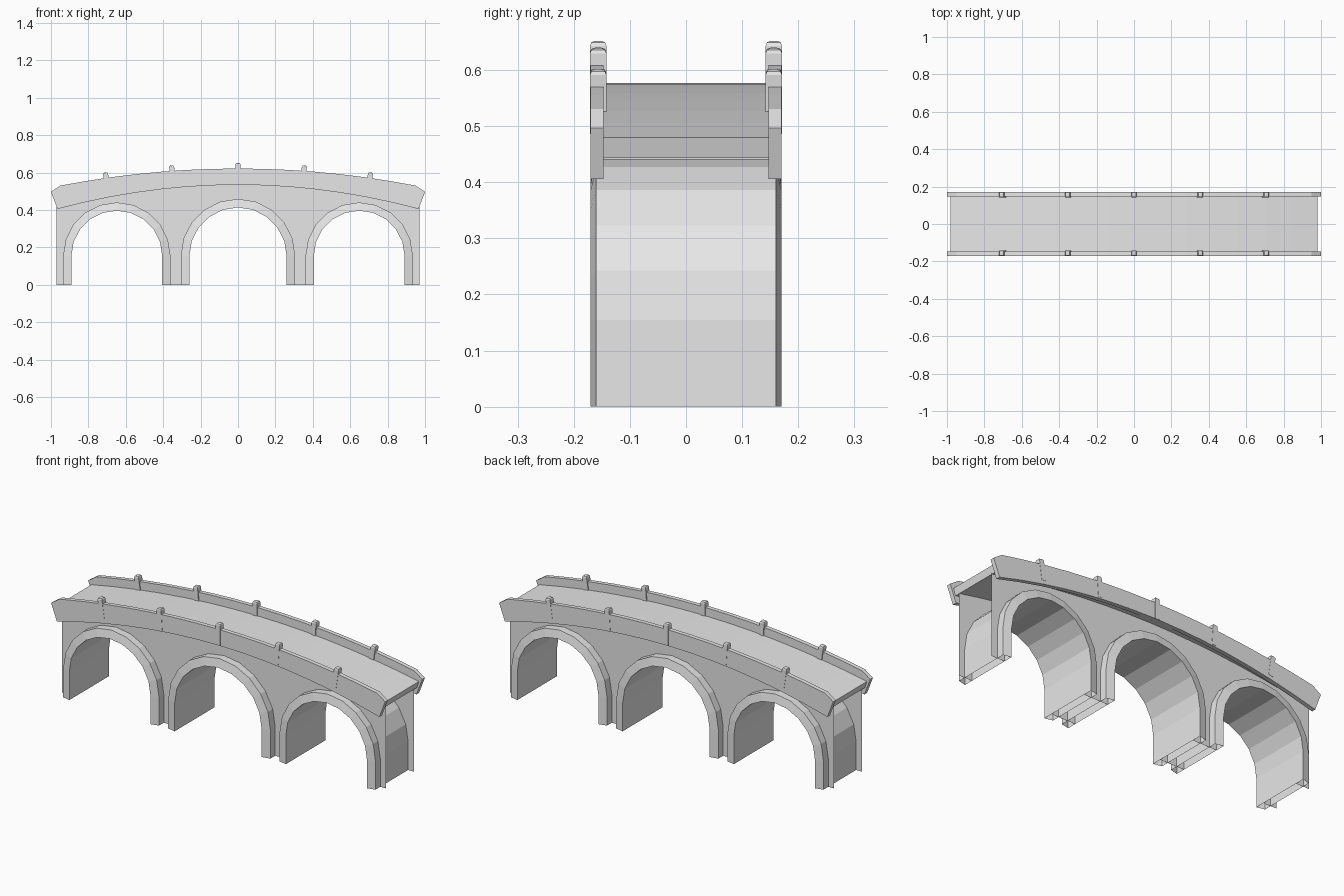
import bpy, bmesh, math
from mathutils import Matrix, Vector

old = bpy.data.objects.get("Cube")
if old:
    bpy.data.objects.remove(old, do_unlink=True)

stone = bpy.data.materials.new("grey stone")
stone.use_nodes = True
GREY = (0.8, 0.8, 0.8, 1)
stone.diffuse_color = GREY
stone.node_tree.nodes["Principled BSDF"].inputs["Base Color"].default_value = GREY

# centre x, inner radius, outer radius of each arch
ARCHES = [(-0.648, 0.243, 0.287), (0, 0.26, 0.306), (0.648, 0.243, 0.287)]
SPRING = 0.154
SIDES = {"front": -1, "back": 1}


def finish(name, bm):
    mesh = bpy.data.meshes.new(name)
    bm.to_mesh(mesh)
    bm.free()
    mesh.materials.append(stone)
    obj = bpy.data.objects.new(name, mesh)
    bpy.context.collection.objects.link(obj)
    return obj


def curve(crown, sag, half, steps=14):
    """Humped line from left to right."""
    xs = [half * (2 * i / steps - 1) for i in range(steps + 1)]
    return [(x, crown - sag * x * x) for x in xs]


def arch(cx, r, steps=10):
    """Stilted round arch from left foot to right foot."""
    arc = [(cx - r * math.cos(math.pi * i / steps),
            SPRING + r * math.sin(math.pi * i / steps)) for i in range(steps + 1)]
    return [(cx - r, 0)] + arc + [(cx + r, 0)]


def prism(name, outline, y0, y1):
    """Solid from an outline in the xz plane; equal y values give a sheet."""
    bm = bmesh.new()
    face = bm.faces.new([bm.verts.new((x, y0, z)) for x, z in outline])
    face.normal_update()
    if y1 != y0:
        ext = bmesh.ops.extrude_face_region(bm, geom=[face], use_keep_orig=True)
        moved = [v for v in ext["geom"] if isinstance(v, bmesh.types.BMVert)]
        bmesh.ops.translate(bm, verts=moved, vec=(0, y1 - y0, 0))
        bmesh.ops.recalc_face_normals(bm, faces=bm.faces)
    elif face.normal.y * y0 < 0:
        bmesh.ops.reverse_faces(bm, faces=[face])
    bmesh.ops.triangulate(bm, faces=[f for f in bm.faces if len(f.verts) > 4])
    return finish(name, bm)


def shell(name, rails):
    """Closed loop of sheets joining consecutive (points, y) rails."""
    bm = bmesh.new()
    rows = [[bm.verts.new((x, y, z)) for x, z in points] for points, y in rails]
    for a, b in zip(rows, rows[1:] + rows[:1]):
        for i in range(len(a) - 1):
            bm.faces.new((a[i], a[i + 1], b[i + 1], b[i]))
    return finish(name, bm)


# Roadway slab with undercut ends
top = curve(0.577, 0.101, 0.98)
under = curve(0.538, 0.101, 0.968)
prism("deck", top + under[::-1], -0.148, 0.148)

# Hollow arch rings, open at the foot, with faces sloping back to the outer rim
for n, (cx, r_in, r_out) in enumerate(ARCHES, 1):
    inner, outer = arch(cx, r_in), arch(cx, r_out)
    shell(f"arch_{n}", [(inner, 0.17), (inner, -0.17), (outer, -0.16), (outer, 0.16)])

for side, s in SIDES.items():
    # Recessed spandrel wall with arch openings
    outline = [(-0.97, 0)]
    for cx, r_in, r_out in ARCHES:
        outline += arch(cx, r_in)
    outline += [(0.97, 0)] + curve(0.55, 0.105, 0.97)[::-1]
    prism(f"{side}_wall", outline, s * 0.119, s * 0.119)

    # Parapet with flared ends
    lower = curve(0.535, 0.139, 0.965)
    upper = curve(0.622, 0.101, 0.95)
    outline = lower + [(1, 0.497)] + upper[::-1] + [(-1, 0.497)]
    prism(f"{side}_parapet", outline, s * 0.147, s * 0.17)

    # Parapet posts with rounded heads, tilted to follow the hump
    for n, x in enumerate((-0.705, -0.353, 0, 0.353, 0.705), 1):
        bm = bmesh.new()
        bmesh.ops.create_cube(bm, size=1)
        bmesh.ops.scale(bm, vec=(0.027, 0.0295, 0.115), verts=bm.verts)
        crown = [e for e in bm.edges if all(v.co.z > 0 for v in e.verts)]
        bmesh.ops.bevel(bm, geom=crown, offset=0.009, segments=2, profile=0.5,
                        affect="EDGES")
        bmesh.ops.translate(bm, vec=(0, 0, -0.0275), verts=bm.verts)
        tilt = Matrix.Rotation(math.atan(0.202 * x), 4, "Y")
        place = Matrix.Translation(Vector((x, s * 0.1565, 0.622 - 0.101 * x * x)))
        bm.transform(place @ tilt)
        finish(f"{side}_post_{n}", bm)
